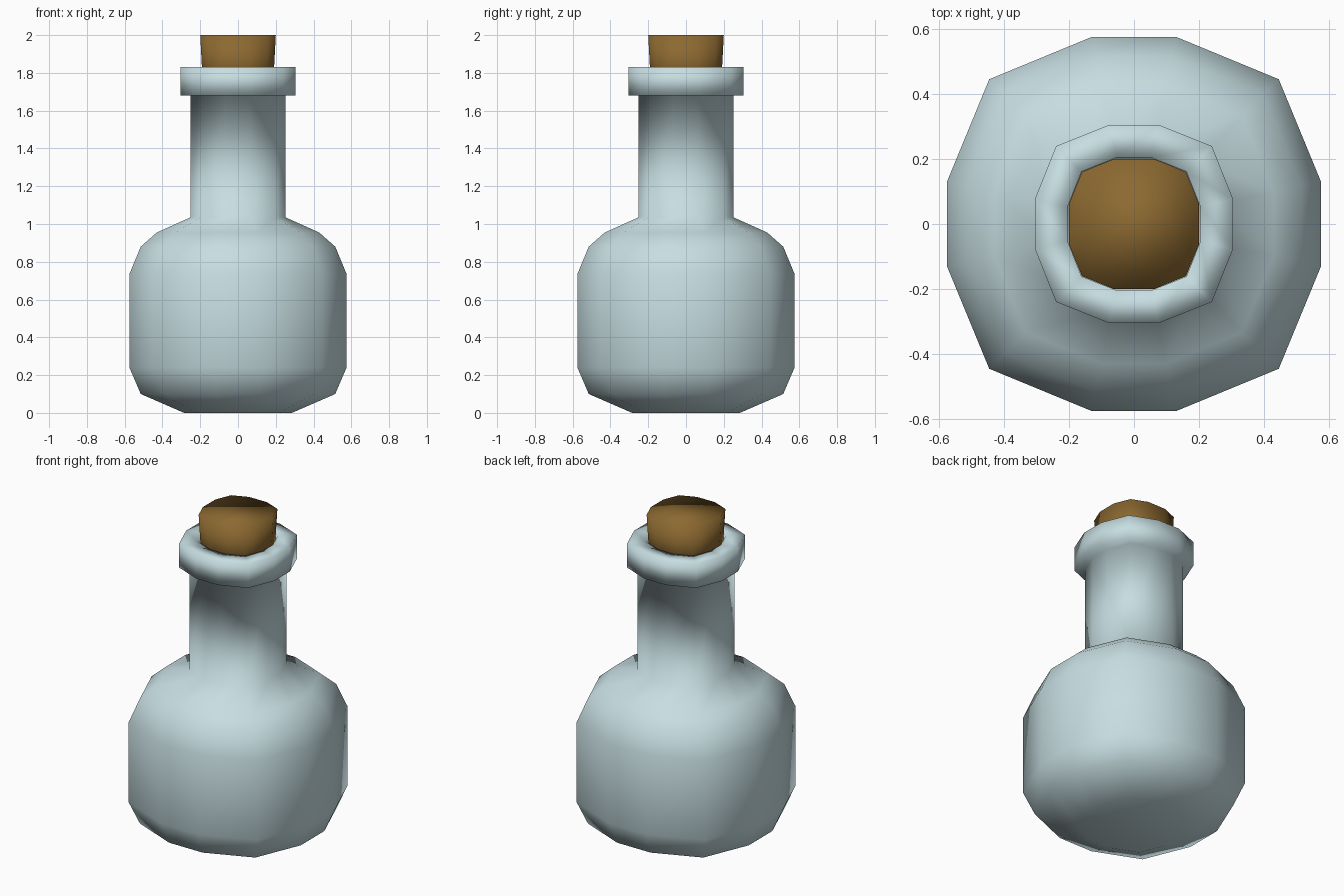
import bpy
import bmesh

old = bpy.data.objects.get("Cube")
if old:
    bpy.data.objects.remove(old, do_unlink=True)


def make_material(name, color):
    mat = bpy.data.materials.new(name)
    mat.use_nodes = True
    mat.diffuse_color = color
    bsdf = mat.node_tree.nodes["Principled BSDF"]
    bsdf.inputs["Base Color"].default_value = color
    bsdf.inputs["Roughness"].default_value = 0.6
    return mat


def ring_points(radius, flat, corner):
    """Twelve-sided ring: a flat on each axis and one point per diagonal."""
    points = []
    x, y = radius, radius
    quarter = [(x, -flat * y), (x, flat * y), (corner * x, corner * y)]
    for turn in range(4):
        points += quarter
        quarter = [(-py, px) for px, py in quarter]
    return points


def lathe(name, profile, mat):
    """Join stacked rings of (radius, height, flat, corner), closing both ends."""
    bm = bmesh.new()
    rings = [[bm.verts.new((x, y, z)) for x, y in ring_points(r, flat, corner)]
             for r, z, flat, corner in profile]
    for low, high in zip(rings, rings[1:]):
        for i in range(len(low)):
            j = (i + 1) % len(low)
            bm.faces.new((low[i], low[j], high[j], high[i]))
    bm.faces.new(rings[0][::-1])
    bm.faces.new(rings[-1])
    bmesh.ops.recalc_face_normals(bm, faces=bm.faces)
    for face in bm.faces:
        face.smooth = True
    mesh = bpy.data.meshes.new(name)
    bm.to_mesh(mesh)
    bm.free()
    mesh.materials.append(mat)
    obj = bpy.data.objects.new(name, mesh)
    bpy.context.collection.objects.link(obj)
    return obj


glass = make_material("pale blue glass", (0.57, 0.73, 0.76, 1))
cork = make_material("brown cork", (0.26, 0.14, 0.03, 1))

# Bottle: belly, shoulder, neck, lip and the mouth that holds the stopper
belly = [(0.285, 0.0), (0.515, 0.1), (0.575, 0.24), (0.575, 0.735),
         (0.515, 0.88), (0.43, 0.955)]
neck = [(0.252, 1.035), (0.252, 1.68)]
lip = [(0.305, 1.68), (0.305, 1.83), (0.205, 1.83), (0.205, 1.7)]
lathe("bottle",
      [(r, z, 0.226, 0.774) for r, z in belly]
      + [(r, z, 0.25, 0.785) for r, z in neck + lip], glass)

# Stopper: slightly wider at the top
lathe("stopper", [(0.185, 1.71, 0.31, 0.8), (0.2, 2.0, 0.31, 0.8)], cork)
